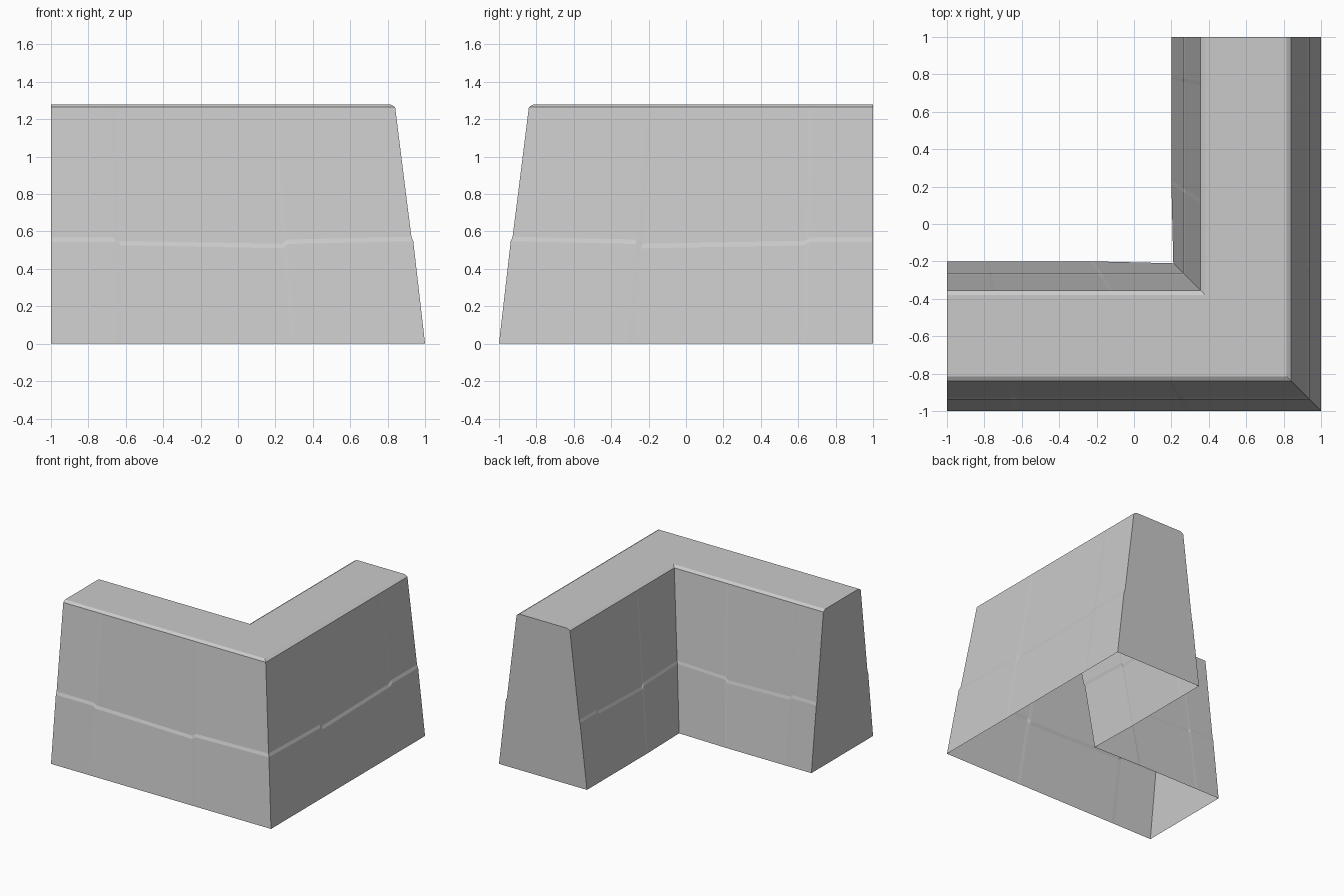
import bpy, bmesh

cube = bpy.data.objects.get("Cube")
if cube:
    bpy.data.objects.remove(cube, do_unlink=True)

stone = bpy.data.materials.new("light_grey_stone")
stone.use_nodes = True
grey = (0.59, 0.59, 0.59, 1)
stone.diffuse_color = grey
stone.node_tree.nodes["Principled BSDF"].inputs["Base Color"].default_value = grey

TOP, SHOULDER = 1.28, 1.265

# Stations along one arm, from its open end to the corner: (position, seam height)
stations = [(-1, 0.555), (-0.65, 0.555), (-0.62, 0.538),
            (0.28, 0.522), (0.31, 0.545), (1, 0.56)]


def section(seam, corner):
    """Wall outline as (inset from outer base, height), outer base to inner base."""
    inner_base = 0.79 if corner else 0.8
    return [(0, 0), (0.063, seam - 0.012), (0.073, seam + 0.012),
            (0.16, SHOULDER), (0.185, TOP), (0.62, TOP), (0.645, SHOULDER),
            (0.73, seam), (0.737, seam - 0.024), (inner_base, 0)]


def add_arm(bm, mirrored):
    """Loft one arm up to the mitred corner, open underneath and closed at its end."""
    rings = []
    for pos, seam in stations:
        ring = []
        for inset, z in section(seam, pos == 1):
            x = -1 + (pos + 1) / 2 * (2 - inset)
            y = inset - 1
            ring.append(bm.verts.new((-y, -x, z) if mirrored else (x, y, z)))
        rings.append(ring)

    def face(verts):
        bm.faces.new(verts[::-1] if mirrored else verts)

    for a, b in zip(rings, rings[1:]):
        for i in range(len(a) - 1):
            face([a[i], b[i], b[i + 1], a[i + 1]])
    face(rings[0])


# Corner wall: two arms mirrored across the diagonal
bm = bmesh.new()
add_arm(bm, False)
add_arm(bm, True)
bmesh.ops.remove_doubles(bm, verts=bm.verts, dist=0.0005)
mesh = bpy.data.meshes.new("corner_wall")
bm.to_mesh(mesh)
bm.free()
mesh.materials.append(stone)
wall = bpy.data.objects.new("corner_wall", mesh)
bpy.context.collection.objects.link(wall)
